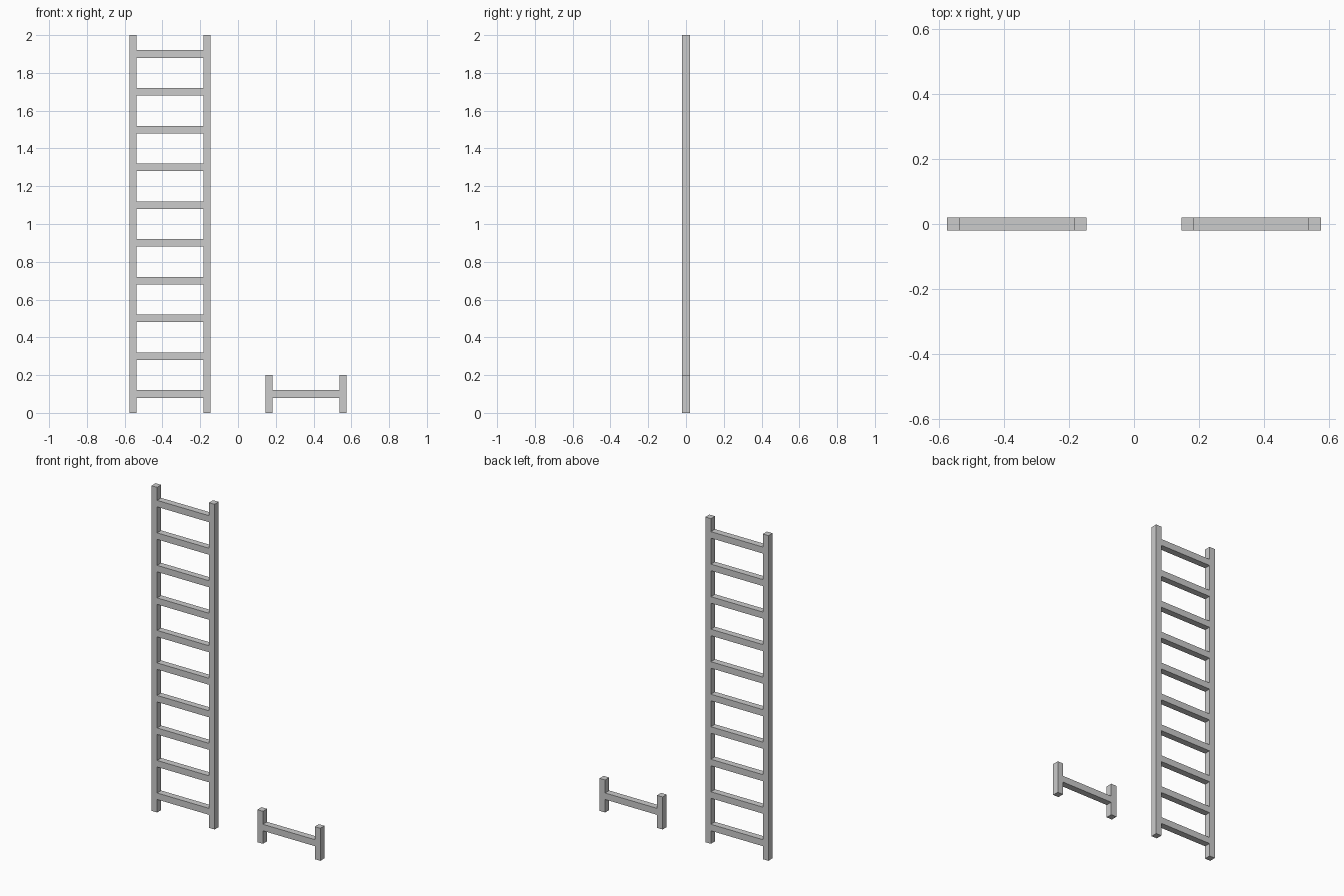
import bpy, bmesh

if "Cube" in bpy.data.objects:
    bpy.data.objects.remove(bpy.data.objects["Cube"])

SEG = 0.2        # height of one ladder module
OUTER = 0.2145   # half width to the outside of the rails
INNER = 0.1765   # half width to the inside of the rails
DEPTH = 0.04
RUNG = 0.04


def ladder(name, x, count):
    """Flush rails and rungs, built as a front profile and extruded back."""
    bm = bmesh.new()
    xs = [-OUTER, -INNER, INNER, OUTER]
    zs = [0.0]
    for i in range(count):
        mid = (i + 0.5) * SEG
        zs += [mid - RUNG / 2, mid + RUNG / 2]
    zs.append(count * SEG)

    grid = [[bm.verts.new((px, -DEPTH / 2, pz)) for px in xs] for pz in zs]
    for r in range(len(zs) - 1):
        for c in range(3):
            # outer columns are rails, odd rows of the middle column are rungs
            if c != 1 or r % 2 == 1:
                bm.faces.new((grid[r][c], grid[r][c + 1],
                              grid[r + 1][c + 1], grid[r + 1][c]))

    # give the profile its thickness
    out = bmesh.ops.extrude_face_region(bm, geom=bm.faces[:], use_keep_orig=True)
    moved = [g for g in out["geom"] if isinstance(g, bmesh.types.BMVert)]
    bmesh.ops.translate(bm, verts=moved, vec=(0, DEPTH, 0))
    bmesh.ops.recalc_face_normals(bm, faces=bm.faces[:])

    mesh = bpy.data.meshes.new(name)
    bm.to_mesh(mesh)
    bm.free()
    obj = bpy.data.objects.new(name, mesh)
    obj.location.x = x
    bpy.context.collection.objects.link(obj)
    return obj


# full ladder on the left, single module on the right
ladder("tall_ladder", -0.36, 10)
ladder("ladder_segment", 0.36, 1)
